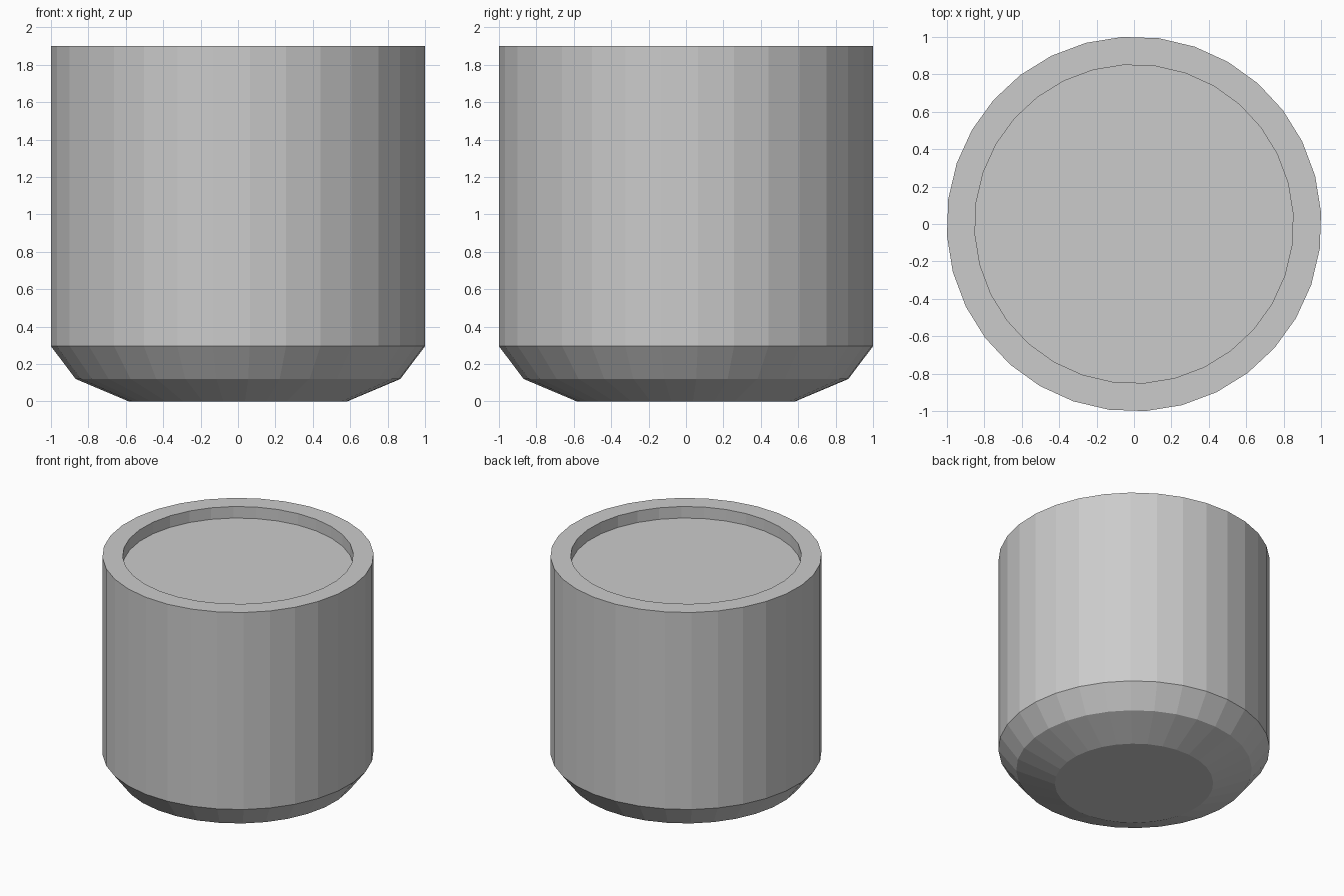
import bpy
import bmesh
import math

cube = bpy.data.objects.get("Cube")
if cube:
    bpy.data.objects.remove(cube, do_unlink=True)

SIDES = 32
TURN = math.radians(3.6)

# One plain grey for the whole pot
grey = bpy.data.materials.new("plain_grey")
grey.use_nodes = True
colour = (0.6, 0.6, 0.6, 1.0)
grey.diffuse_color = colour
grey.node_tree.nodes["Principled BSDF"].inputs["Base Color"].default_value = colour

# Radius and height, from the underside up, over the rim and down to the recess
profile = [
    (0.585, 0.0),    # underside
    (0.87, 0.12),    # lower chamfer
    (1.002, 0.295),  # upper chamfer
    (1.002, 1.9),    # outer wall
    (0.852, 1.9),    # flat rim
    (0.852, 1.806),  # recess wall
]


def ring(bm, radius, z):
    step = math.tau / SIDES
    return [bm.verts.new((radius * math.cos(TURN + i * step),
                          radius * math.sin(TURN + i * step), z))
            for i in range(SIDES)]


# Faceted solid of revolution, capped by the underside and recessed top
bm = bmesh.new()
rings = [ring(bm, r, z) for r, z in profile]
for low, high in zip(rings, rings[1:]):
    for i in range(SIDES):
        j = (i + 1) % SIDES
        bm.faces.new((low[i], low[j], high[j], high[i]))
bm.faces.new(rings[0][::-1])
bm.faces.new(rings[-1])
bmesh.ops.recalc_face_normals(bm, faces=bm.faces)

mesh = bpy.data.meshes.new("pot_body")
bm.to_mesh(mesh)
bm.free()
mesh.materials.append(grey)
pot = bpy.data.objects.new("pot_body", mesh)
bpy.context.scene.collection.objects.link(pot)
